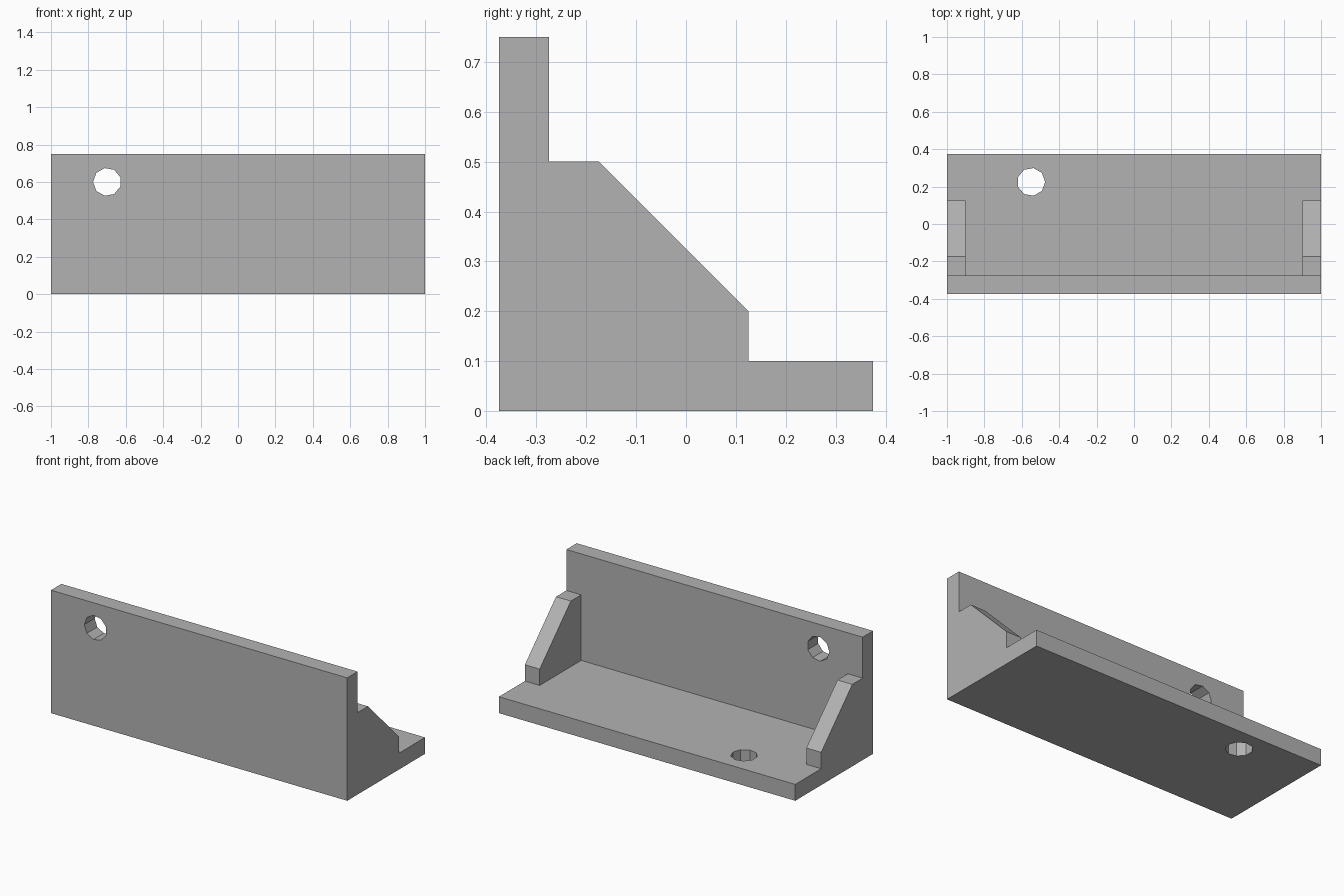
import bpy, bmesh, math
from mathutils import Matrix

if "Cube" in bpy.data.objects:
    bpy.data.objects.remove(bpy.data.objects["Cube"])

grey = bpy.data.materials.new("plain grey")
grey.diffuse_color = (0.45, 0.45, 0.45, 1)
grey.use_nodes = True
grey.node_tree.nodes["Principled BSDF"].inputs["Base Color"].default_value = grey.diffuse_color


def add_object(name, bm):
    bmesh.ops.recalc_face_normals(bm, faces=bm.faces)
    mesh = bpy.data.meshes.new(name)
    bm.to_mesh(mesh)
    bm.free()
    mesh.materials.append(grey)
    obj = bpy.data.objects.new(name, mesh)
    bpy.context.collection.objects.link(obj)
    return obj


def extrude_x(name, profile, half_width):
    """Solid from a (y, z) side profile, centred on x = 0."""
    bm = bmesh.new()
    face = bm.faces.new([bm.verts.new((-half_width, y, z)) for y, z in profile])
    new = bmesh.ops.extrude_face_region(bm, geom=[face])["geom"]
    bmesh.ops.translate(bm, vec=(2 * half_width, 0, 0),
                        verts=[v for v in new if isinstance(v, bmesh.types.BMVert)])
    return add_object(name, bm)


def drill(name, location, rotation):
    """Nine-sided hole cutter."""
    bm = bmesh.new()
    bmesh.ops.create_cone(bm, cap_ends=True, segments=9, radius1=0.075,
                          radius2=0.075, depth=0.2)
    # put one corner on +x, then turn to the drilling direction
    corner = max(bm.verts, key=lambda v: v.co.y).co
    spin = Matrix.Rotation(-math.atan2(corner.y, corner.x), 4, 'Z')
    bm.transform(Matrix.Translation(location) @ rotation @ spin)
    return add_object(name, bm)


# Bracket outline: wall, sloped end gussets and foot
bracket = extrude_x("corner_bracket", [
    (-0.375, 0), (0.375, 0), (0.375, 0.1), (0.125, 0.1), (0.125, 0.2),
    (-0.175, 0.5), (-0.275, 0.5), (-0.275, 0.75), (-0.375, 0.75)], 1.0)

# Space between the two gussets
cutters = [extrude_x("gusset_gap_cutter", [
    (-0.275, 0.1), (0.5, 0.1), (0.5, 0.9), (-0.275, 0.9)], 0.9)]

# Screw holes through the wall and the foot
wall_turn = Matrix.Rotation(math.pi, 4, 'Z') @ Matrix.Rotation(math.pi / 2, 4, 'X')
for side, sign in (("left", -1), ("right", 1)):
    cutters.append(drill(side + "_wall_hole_cutter",
                         (0.7 * sign, -0.325, 0.6), wall_turn))
    cutters.append(drill(side + "_foot_hole_cutter",
                         (0.55 * sign, 0.225, 0.05), Matrix.Identity(4)))

for cutter in cutters:
    mod = bracket.modifiers.new(cutter.name, 'BOOLEAN')
    mod.operation = 'DIFFERENCE'
    mod.solver = 'EXACT'
    mod.object = cutter
    cutter.hide_render = True
    cutter.display_type = 'WIRE'
